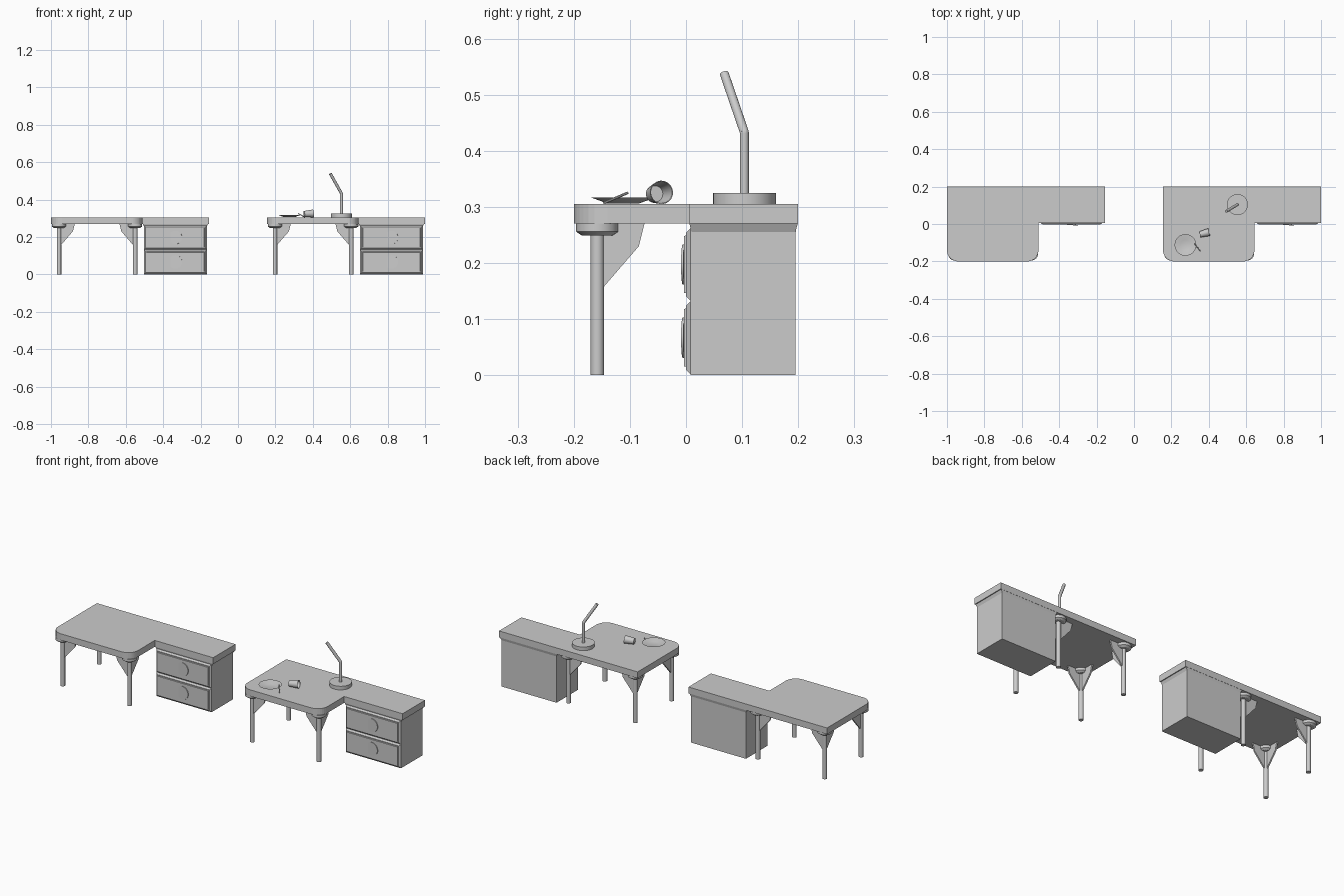
import bpy, bmesh
from math import sin, cos, pi, radians
from mathutils import Vector

if "Cube" in bpy.data.objects:
    bpy.data.objects.remove(bpy.data.objects["Cube"])


def finish(name, bm, smooth=False):
    bmesh.ops.recalc_face_normals(bm, faces=bm.faces)
    me = bpy.data.meshes.new(name)
    bm.to_mesh(me)
    bm.free()
    ob = bpy.data.objects.new(name, me)
    bpy.context.collection.objects.link(ob)
    if smooth:
        bpy.ops.object.select_all(action='DESELECT')
        ob.select_set(True)
        bpy.context.view_layer.objects.active = ob
        bpy.ops.object.shade_smooth_by_angle(angle=radians(35))
    return ob


def prism(name, points, push):
    """Extrude a flat polygon along a vector."""
    bm = bmesh.new()
    face = bm.faces.new([bm.verts.new(p) for p in points])
    out = bmesh.ops.extrude_face_region(bm, geom=[face], use_keep_orig=True)
    verts = [g for g in out['geom'] if isinstance(g, bmesh.types.BMVert)]
    bmesh.ops.translate(bm, verts=verts, vec=push)
    return finish(name, bm)


def loft(name, rings):
    """Closed solid through a series of equal-length rings."""
    bm = bmesh.new()
    rs = [[bm.verts.new(p) for p in r] for r in rings]
    n = len(rs[0])
    for a, b in zip(rs, rs[1:]):
        for i in range(n):
            bm.faces.new((a[i], a[(i + 1) % n], b[(i + 1) % n], b[i]))
    bm.faces.new(rs[0][::-1])
    bm.faces.new(rs[-1])
    return finish(name, bm)


def box(name, x0, x1, y0, y1, z0, z1):
    return prism(name, [(x0, y0, z0), (x1, y0, z0), (x1, y1, z0), (x0, y1, z0)], (0, 0, z1 - z0))


def lathe(name, profile, origin, axis=(0, 0, 1), sides=24):
    """Revolve (radius, height) points round an axis, capping both ends."""
    q = Vector((0, 0, 1)).rotation_difference(Vector(axis).normalized())
    rings = [[Vector(origin) + q @ Vector((r * cos(2 * pi * i / sides), r * sin(2 * pi * i / sides), h))
              for i in range(sides)] for r, h in profile]
    ob = loft(name, rings)
    bpy.ops.object.select_all(action='DESELECT')
    ob.select_set(True)
    bpy.context.view_layer.objects.active = ob
    bpy.ops.object.shade_smooth_by_angle(angle=radians(35))
    return ob


def rod(name, a, b, r, sides=16):
    d = Vector(b) - Vector(a)
    return lathe(name, [(r, 0), (r, d.length)], a, d, sides)


def arc(cx, cy, r, a0, a1, n=8):
    return [(cx + r * cos(radians(a0 + (a1 - a0) * i / n)), cy + r * sin(radians(a0 + (a1 - a0) * i / n)))
            for i in range(n + 1)]


TOP, UNDER = 0.305, 0.27


def desk(x):
    # L-shaped top with two rounded front corners
    r = 0.06
    outline = ([(x, 0.2)] + arc(x + r, -0.2 + r, r, 180, 270) + arc(x + 0.489 - r, -0.2 + r, r, 270, 360)
               + [(x + 0.489, 0.005), (x + 0.845, 0.005), (x + 0.845, 0.2)])
    prism('desk_top', [(px, py, UNDER) for px, py in outline], (0, 0, TOP - UNDER))

    # legs, mounting discs and two bracing gussets each
    for lx, sx in ((x + 0.043, 1), (x + 0.45, -1)):
        for ly, sy in ((-0.158, 1), (0.158, -1)):
            rod('leg', (lx, ly, 0), (lx, ly, 0.255), 0.012)
            lathe('leg_mount', [(0.028, 0.249), (0.038, 0.256), (0.038, UNDER)], (lx, ly, 0), sides=16)
            shape = [(0.005, UNDER), (0.084, UNDER), (0.074, 0.23), (0.011, 0.157), (0.005, 0.157)]
            prism('gusset_side', [(lx + sx * d, ly - 0.004, z) for d, z in shape], (0, 0.008, 0))
            prism('gusset_depth', [(lx - 0.004, ly + sy * d, z) for d, z in shape], (0.008, 0, 0))

    # drawer cabinet with a tapered trim under the top
    x0, x1 = x + 0.498, x + 0.833
    box('cabinet', x0, x1, 0.008, 0.195, 0, 0.262)
    trim = [(0.0, 0.010, 0.195, 0.255), (0.007, 0.006, 0.199, UNDER)]
    loft('cabinet_trim', [[(x0 - d, y0, z), (x1 + d, y0, z), (x1 + d, y1, z), (x0 - d, y1, z)]
                          for d, y0, y1, z in trim])

    # drawer fronts with chamfered edges, raised panels and tilted round pulls
    for z0, z1 in ((0.002, 0.132), (0.133, 0.262)):
        def ring(d, y):
            return [(x0 + d, y, z0 + d), (x1 - d, y, z0 + d), (x1 - d, y, z1 - d), (x0 + d, y, z1 - d)]
        loft('drawer_front', [ring(0, 0.012), ring(0, 0.008), ring(0.008, 0.0),
                              ring(0.013, 0.0), ring(0.014, -0.004)])
        lathe('drawer_pull', [(0.036, 0), (0.036, 0.004)],
              ((x0 + x1) / 2, -0.002, (z0 + z1) / 2), (-0.08, -1, 0), 24)


for start in (-1.0, 0.155):
    desk(start)

# desk lamp
joint = (0.553, 0.104, 0.433)
lathe('lamp_base', [(0.056, TOP), (0.056, 0.325)], (0.553, 0.104, 0), sides=32)
rod('lamp_post', (0.553, 0.104, 0.32), joint, 0.008)
rod('lamp_arm', joint, (0.494, 0.068, 0.538), 0.008)
bpy.ops.mesh.primitive_uv_sphere_add(segments=16, ring_count=8, radius=0.008, location=joint)
bpy.context.object.name = 'lamp_joint'

# cup lying on its side
lathe('cup', [(0.016, 0), (0.021, 0.05), (0.0195, 0.05), (0.0145, 0.003)],
      (0.353, -0.056, 0.323), (0.05, 0.013, 0.003), 20)

# shallow plate and the utensil leaning on its rim
lathe('plate', [(0.028, TOP + 0.001), (0.058, 0.317), (0.055, 0.317), (0.027, 0.308)],
      (0.275, -0.112, 0), sides=32)
rod('utensil', (0.356, -0.146, 0.307), (0.322, -0.104, 0.325), 0.0025, 8)
